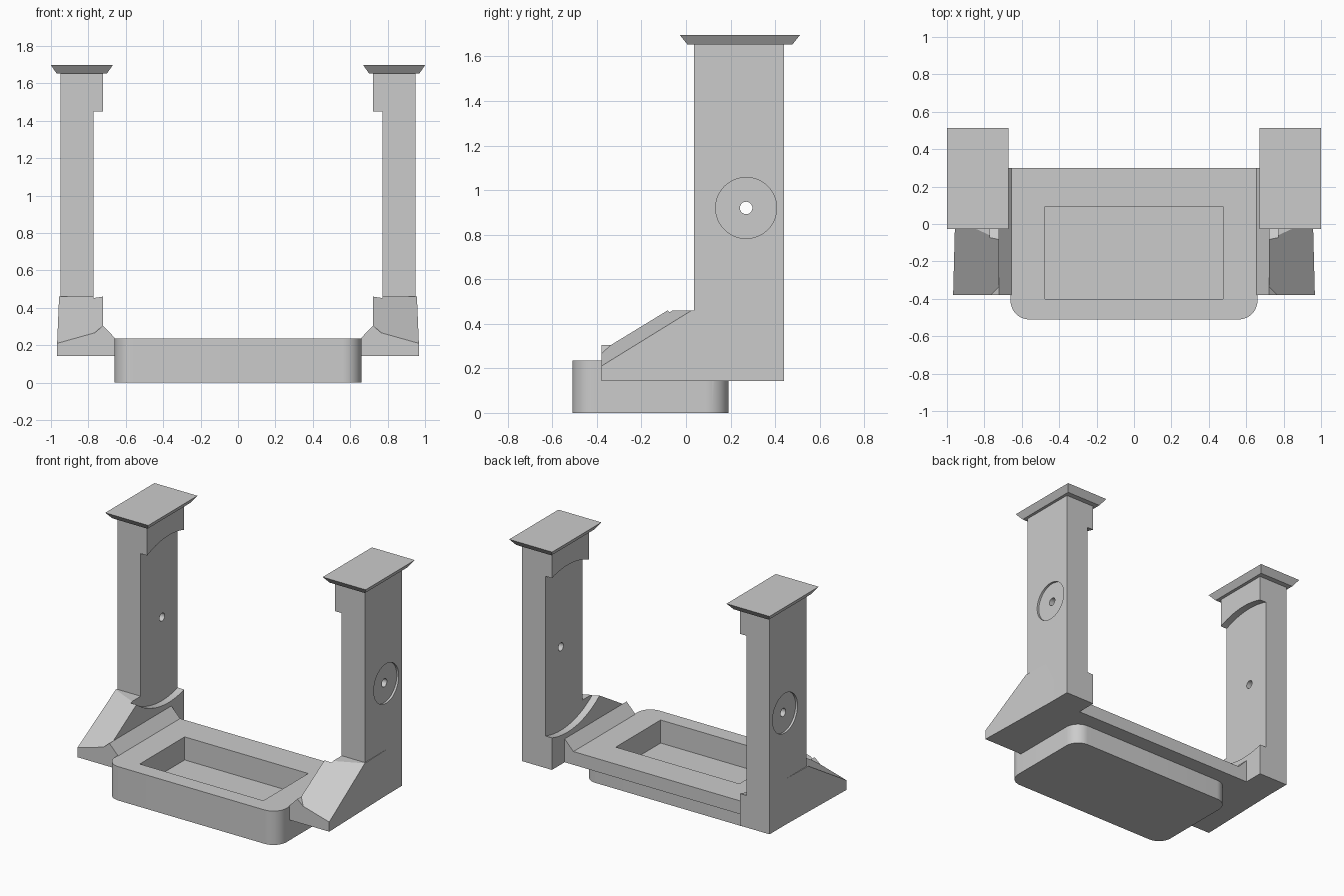
import bpy, bmesh, math
from mathutils import Vector

cube = bpy.data.objects.get("Cube")
if cube:
    bpy.data.objects.remove(cube, do_unlink=True)

grey = bpy.data.materials.new("plain grey")
grey.use_nodes = True
colour = (0.6, 0.6, 0.6, 1)
grey.diffuse_color = colour
grey.node_tree.nodes["Principled BSDF"].inputs["Base Color"].default_value = colour


def finish(name, bm):
    bmesh.ops.recalc_face_normals(bm, faces=bm.faces)
    mesh = bpy.data.meshes.new(name)
    bm.to_mesh(mesh)
    bm.free()
    mesh.materials.append(grey)
    obj = bpy.data.objects.new(name, mesh)
    bpy.context.collection.objects.link(obj)
    return obj


def prism(name, points, offset):
    """Extrude a flat outline of 3D points along an offset."""
    bm = bmesh.new()
    face = bm.faces.new([bm.verts.new(p) for p in points])
    ext = bmesh.ops.extrude_face_region(bm, geom=[face])["geom"]
    bmesh.ops.translate(bm, vec=offset,
                        verts=[v for v in ext if isinstance(v, bmesh.types.BMVert)])
    if not any(len(f.verts) == len(points) and f is face for f in bm.faces):
        bm.faces.new([v for v in bm.verts][:len(points)])
    return finish(name, bm)


def box(name, x0, x1, y0, y1, z0, z1):
    return prism(name, [(x0, y0, z0), (x1, y0, z0), (x1, y1, z0), (x0, y1, z0)],
                 (0, 0, z1 - z0))


def disc(name, radius, x0, x1, sides):
    """Cylinder along x, centred on the pivot of the post."""
    ring = [(x0, PIVOT_Y + radius * math.cos(a), PIVOT_Z + radius * math.sin(a))
            for a in (2 * math.pi * i / sides for i in range(sides))]
    return prism(name, ring, (x1 - x0, 0, 0))


def combine(obj, *steps):
    """Apply booleans in order and discard the helper objects."""
    for operation, other in steps:
        other.hide_render = True
        mod = obj.modifiers.new("cut", 'BOOLEAN')
        mod.operation, mod.object, mod.solver = operation, other, 'EXACT'
    graph = bpy.context.evaluated_depsgraph_get()
    mesh = bpy.data.meshes.new_from_object(obj.evaluated_get(graph))
    obj.modifiers.clear()
    obj.data = mesh
    for _, other in steps:
        bpy.data.objects.remove(other, do_unlink=True)


def smooth(obj):
    bpy.ops.object.select_all(action='DESELECT')
    obj.select_set(True)
    bpy.context.view_layer.objects.active = obj
    bpy.ops.object.shade_smooth_by_angle(angle=math.radians(25))


def mirror(obj):
    mod = obj.modifiers.new("mirror", 'MIRROR')
    mod.use_mirror_merge = False


PIVOT_Y, PIVOT_Z = 0.27, 0.92
LOW = 0.143      # underside of plate and brackets
DECK = 0.235     # top of the tray

# Tray: rounded block joined to a rear plate, with a rectangular pocket
outline = []
for cx, cy, start in ((0.56, 0.09, 0), (-0.56, 0.09, 90), (-0.56, -0.41, 180), (0.56, -0.41, 270)):
    for i in range(13):
        a = math.radians(start + 7.5 * i)
        outline.append((cx + 0.1 * math.cos(a), cy + 0.1 * math.sin(a), 0))
tray = prism("tray", outline, (0, 0, DECK))
combine(tray,
        ('UNION', box("rear_plate", -0.655, 0.655, -0.37, 0.3, LOW, DECK)),
        ('DIFFERENCE', box("pocket", -0.475, 0.475, -0.4, 0.093, 0.075, 0.4)))
smooth(tray)

# Ridged rails joining the tray to the posts
rail = prism("side_rail",
             [(x, -0.38, z) for x, z in ((0.655, LOW), (0.655, DECK), (0.722, 0.305),
                                         (0.765, 0.268), (0.765, LOW))], (0, 0.68, 0))
mirror(rail)

# Bracket: tapered footprint, sloped at the front by a tilted plane
bracket = prism("post",
                [(0.722, -0.38, LOW), (0.967, -0.38, LOW), (0.95, 0.28, LOW),
                 (0.95, 0.44, LOW), (0.722, 0.44, LOW)], (0, 0, 0.46 - LOW))
bm = bmesh.new()
bm.from_mesh(bracket.data)
normal = Vector((0.28, -0.61, 1))
bmesh.ops.bisect_plane(bm, geom=bm.verts[:] + bm.edges[:] + bm.faces[:],
                       plane_co=(0.967, -0.38, 0.21), plane_no=normal, clear_outer=True)
bmesh.ops.holes_fill(bm, edges=[e for e in bm.edges if e.is_boundary])
bmesh.ops.recalc_face_normals(bm, faces=bm.faces)
bm.to_mesh(bracket.data)
bm.free()

# Post: upright joined to the bracket, with round inner relief, dial and hole
post = bracket
combine(post,
        ('UNION', box("upright", 0.722, 0.95, 0.035, 0.44, 0.3, 1.655)),
        ('DIFFERENCE', disc("inner_relief", 0.58, 0.5, 0.772, 128)),
        ('DIFFERENCE', disc("dial_recess", 0.137, 0.935, 1.1, 64)),
        ('DIFFERENCE', disc("pivot_hole", 0.028, 0.6, 1.2, 32)))
smooth(post)
mirror(post)

# Cap: slab flaring outward to the top
bm = bmesh.new()
bmesh.ops.create_cube(bm, size=1)
for v in bm.verts:
    top = v.co.z > 0
    half_x, half_y = (0.165, 0.27) if top else (0.135, 0.235)
    v.co = (0.835 + math.copysign(half_x, v.co.x),
            0.242 + math.copysign(half_y, v.co.y), 1.697 if top else 1.653)
mirror(finish("post_cap", bm))
